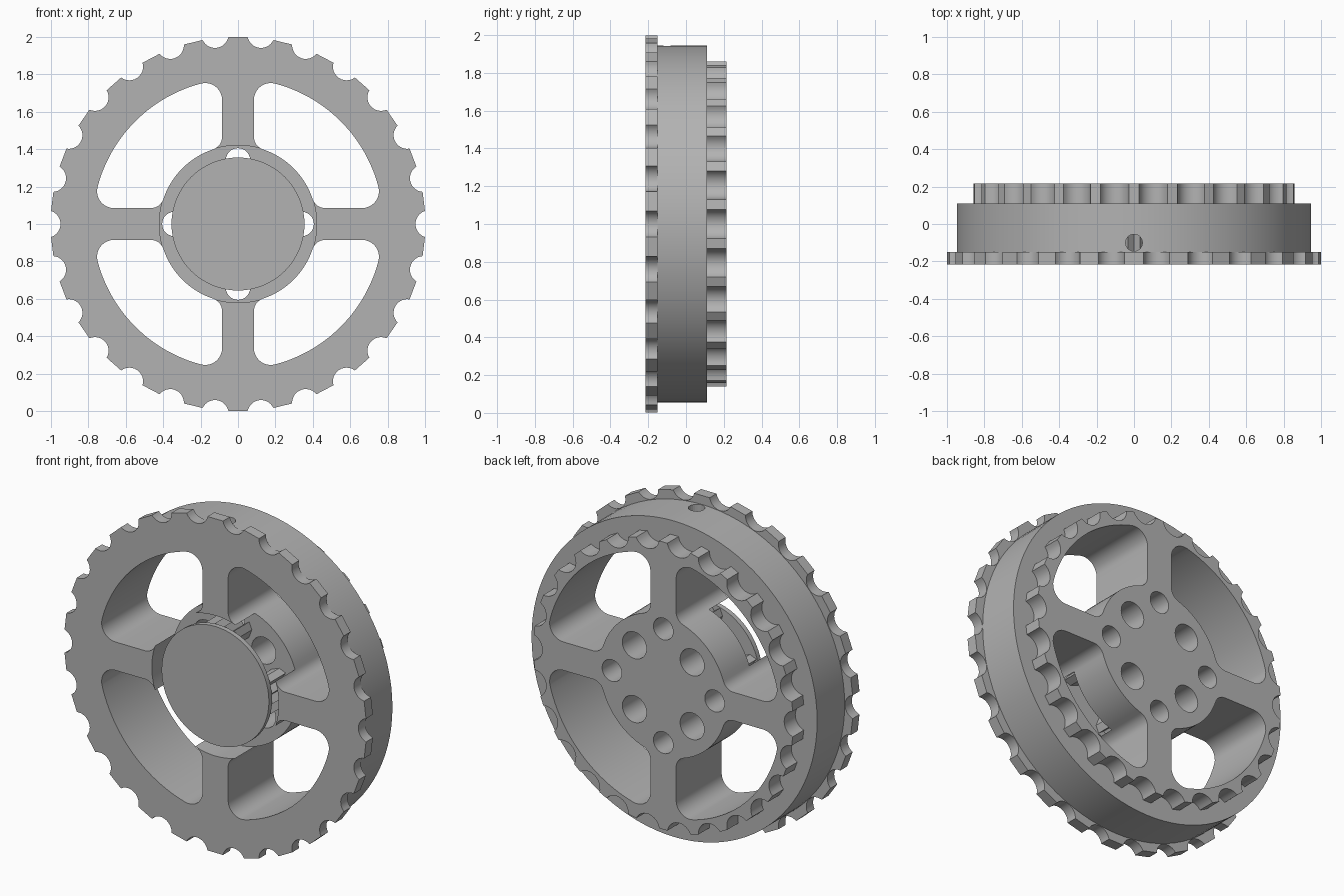
import bpy, bmesh
from math import sin, cos, pi, radians, sqrt, atan2, asin, acos
from mathutils import Matrix

old = bpy.data.objects.get("Cube")
if old:
    bpy.data.objects.remove(old, do_unlink=True)

grey = bpy.data.materials.new("plain_grey")
grey.use_nodes = True
colour = (0.45, 0.45, 0.45, 1)
grey.diffuse_color = colour
grey.node_tree.nodes["Principled BSDF"].inputs["Base Color"].default_value = colour

TEETH = 26
HUB, POCKET, SPOKE = 0.42, 0.775, 0.085
FRONT, FLANGE, FLOOR, DRUM, BACK = -0.215, -0.15, -0.03, 0.11, 0.215


def arc(cx, cy, r, a, b, n):
    return [(cx + r * cos(a + (b - a) * i / n), cy + r * sin(a + (b - a) * i / n))
            for i in range(n + 1)]


def circle(r, cx=0, cy=0, n=32):
    return arc(cx, cy, r, 0, 2 * pi, n)[:-1]


def turn(points, a):
    return [(x * cos(a) - y * sin(a), x * sin(a) + y * cos(a)) for x, y in points]


def scalloped(tip, centre, r):
    """Sprocket outline: round bites with flat tooth tips between them."""
    # angle at which the bite circle meets the tip circle
    half = acos((tip * tip + centre * centre - r * r) / (2 * tip * centre))
    swing = asin(min(1, tip * sin(half) / r))
    if tip * cos(half) > centre:
        swing = pi - swing
    bite = arc(centre, 0, r, pi + swing, pi - swing, 12)
    return [p for k in range(TEETH) for p in turn(bite, 2 * pi * k / TEETH)]


def pocket_side():
    """Outline of one opening, from hub to hub, without the hub arc."""
    f, g = 0.09, 0.07
    ox = SPOKE + f
    oy = sqrt((POCKET - f) ** 2 - ox ** 2)
    ix = SPOKE + g
    iy = sqrt((HUB + g) ** 2 - ix ** 2)
    low, high = atan2(ix, iy), atan2(ox, oy)
    pts = arc(iy, ix, g, pi + low, 1.5 * pi, 8)
    pts += arc(oy, ox, f, -pi / 2, high, 10)
    pts += arc(0, 0, POCKET, high, pi / 2 - high, 24)[1:-1]
    pts += arc(ox, oy, f, pi / 2 - high, pi, 10)
    pts += arc(ix, iy, g, pi, 1.5 * pi - low, 8)
    return pts, low


def slab(name, loops, y0, y1, angle=30):
    """Solid plate with holes, standing upright between two depths."""
    curve = bpy.data.curves.new(name, 'CURVE')
    curve.dimensions = '2D'
    curve.fill_mode = 'BOTH'
    curve.extrude = (y1 - y0) / 2
    for pts in loops:
        spline = curve.splines.new('POLY')
        spline.points.add(len(pts) - 1)
        for p, (x, y) in zip(spline.points, pts):
            p.co = (x, y, 0, 1)
        spline.use_cyclic_u = True
    temp = bpy.data.objects.new(name + "_curve", curve)
    bpy.context.collection.objects.link(temp)
    deps = bpy.context.evaluated_depsgraph_get()
    mesh = bpy.data.meshes.new_from_object(temp.evaluated_get(deps))
    bpy.data.objects.remove(temp, do_unlink=True)
    mesh.name = name
    bm = bmesh.new()
    bm.from_mesh(mesh)
    bmesh.ops.remove_doubles(bm, verts=bm.verts, dist=0.0001)
    bmesh.ops.transform(bm, verts=bm.verts, matrix=Matrix.Translation(
        (0, (y0 + y1) / 2, 1)) @ Matrix.Rotation(pi / 2, 4, 'X'))
    bmesh.ops.recalc_face_normals(bm, faces=bm.faces)
    bm.to_mesh(mesh)
    bm.free()
    mesh.materials.clear()
    mesh.materials.append(grey)
    mesh.shade_smooth()
    mesh.set_sharp_from_angle(angle=radians(angle))
    ob = bpy.data.objects.new(name, mesh)
    bpy.context.collection.objects.link(ob)
    return ob


# Openings: closed pockets at the back, joined by the hub recess at the front
side, low = pocket_side()
closed = side + arc(0, 0, HUB, pi / 2 - low, low, 14)[1:-1]
pockets = [turn(closed, k * pi / 2) for k in range(4)]
bridge = arc(0, 0, HUB, pi / 2 - low, pi / 2 + low, 10)[1:-1]
recess = [p for k in range(4) for p in turn(side + bridge, k * pi / 2)]

# Bolt holes through the hub
bolts = []
for k in range(4):
    bolts.append(turn(circle(0.065, 0.34, 0, 24), k * pi / 2))
    bolts.append(turn(circle(0.08, 0.27, 0, 24), pi / 4 + k * pi / 2))

# Wheel layers from front to back
rim = circle(0.945, n=96)
slab("front_sprocket", [scalloped(1.0, 1.02, 0.073), recess], FRONT, FLANGE)
drum = slab("drum_front", [rim, recess], FLANGE, FLOOR)
slab("drum_back", [rim] + pockets + bolts, FLOOR, DRUM)
slab("back_sprocket", [scalloped(0.86, 0.88, 0.08)] + pockets + bolts, DRUM, BACK)

# Radial screw hole through the top of the drum
bm = bmesh.new()
bmesh.ops.create_cone(bm, cap_ends=True, segments=24, radius1=0.045,
                      radius2=0.045, depth=0.8,
                      matrix=Matrix.Translation((0, -0.1, 1.75)))
cut_mesh = bpy.data.meshes.new("screw_hole_cutter")
bm.to_mesh(cut_mesh)
bm.free()
cut_mesh.materials.append(grey)
cutter = bpy.data.objects.new("screw_hole_cutter", cut_mesh)
bpy.context.collection.objects.link(cutter)
cutter.hide_render = True
cutter.hide_viewport = True
mod = drum.modifiers.new("screw_hole", 'BOOLEAN')
mod.operation = 'DIFFERENCE'
mod.solver = 'EXACT'
mod.object = cutter
deps = bpy.context.evaluated_depsgraph_get()
drilled = bpy.data.meshes.new_from_object(drum.evaluated_get(deps))
drum.modifiers.clear()
drum.data = drilled
bpy.data.objects.remove(cutter, do_unlink=True)

# Hub cap carried on four toothed posts
slab("hub_cap", [circle(0.355, n=64)], FRONT, FRONT + 0.03)
spread = radians(21)
post = arc(0, 0, 0.26, spread, -spread, 6)
for i, (x, y) in enumerate(arc(0, 0, 1, -spread, spread, 8)):
    r = 0.35 if i % 2 else 0.315
    post.append((x * r, y * r))
for k in range(4):
    slab("cap_post_%d" % (k + 1), [turn(post, k * pi / 2)], FRONT + 0.03, FLOOR)
